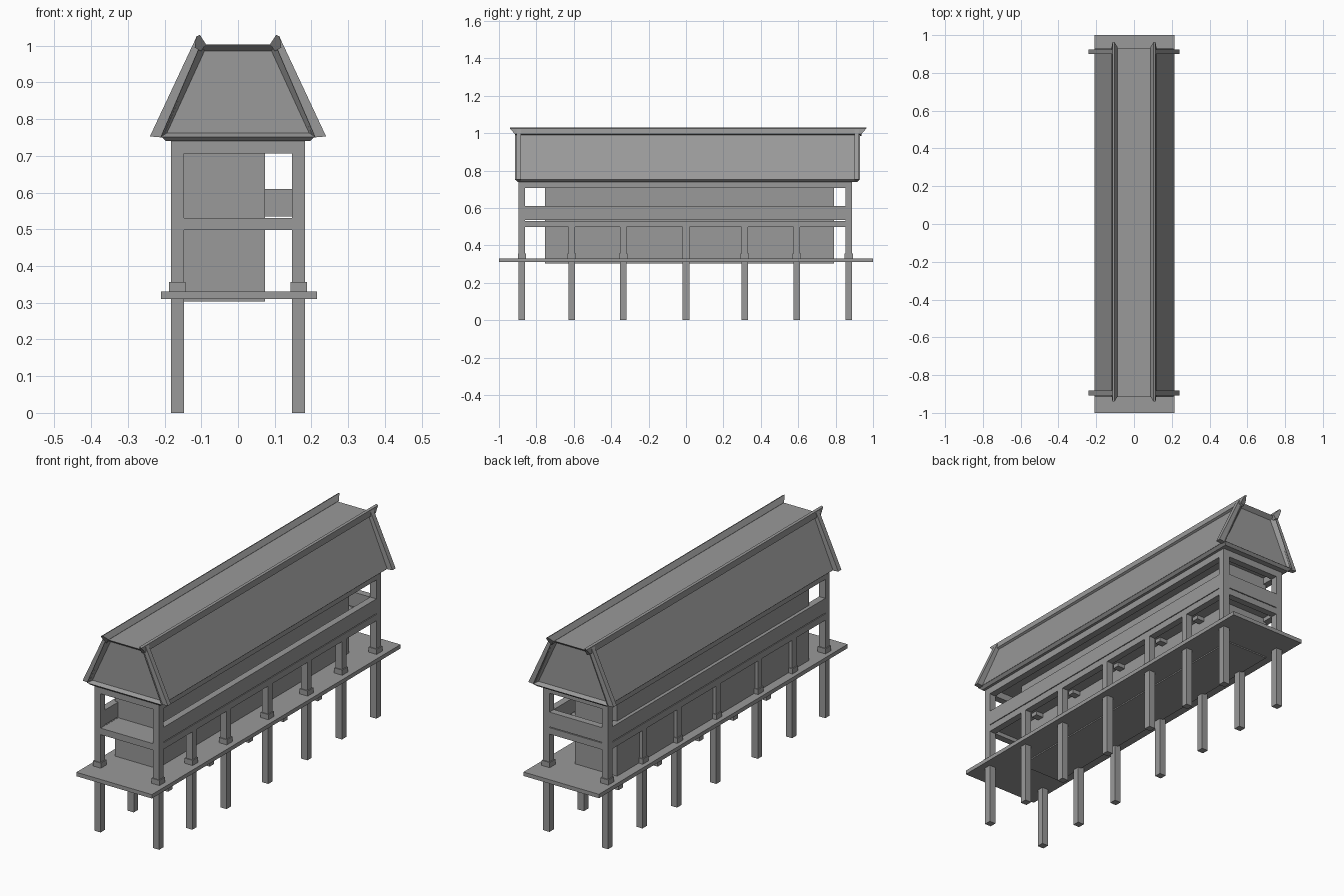
import bpy, bmesh

cube = bpy.data.objects.get("Cube")
if cube:
    bpy.data.objects.remove(cube, do_unlink=True)

grey = bpy.data.materials.new("plain_grey")
grey.use_nodes = True
grey.diffuse_color = (0.32, 0.32, 0.32, 1)
bsdf = next(n for n in grey.node_tree.nodes if n.type == 'BSDF_PRINCIPLED')
bsdf.inputs["Base Color"].default_value = (0.32, 0.32, 0.32, 1)


def finish(name, bm):
    bmesh.ops.recalc_face_normals(bm, faces=bm.faces)
    mesh = bpy.data.meshes.new(name)
    bm.to_mesh(mesh)
    bm.free()
    mesh.materials.append(grey)
    obj = bpy.data.objects.new(name, mesh)
    bpy.context.scene.collection.objects.link(obj)
    return obj


def box(name, x, y, z, taper=0.0):
    """Box between (low, high) pairs; taper pulls in the bottom edges."""
    bm = bmesh.new()
    bmesh.ops.create_cube(bm, size=1)
    for v in bm.verts:
        t = taper if v.co.z < 0 else 0
        v.co = (x[v.co.x > 0] - t * (1 if v.co.x > 0 else -1),
                y[v.co.y > 0] - t * (1 if v.co.y > 0 else -1),
                z[v.co.z > 0])
    return finish(name, bm)


def prism(name, profile, y, flare=0.0, flare_z=9.0, recess=0.0):
    """Extrude an x-z profile along y, optionally flaring high ends or recessing end faces."""
    bm = bmesh.new()
    face = bm.faces.new([bm.verts.new((px, y[0], pz)) for px, pz in profile])
    out = bmesh.ops.extrude_face_region(bm, geom=[face])
    for v in [g for g in out["geom"] if isinstance(g, bmesh.types.BMVert)]:
        v.co.y = y[1]
    for v in bm.verts:
        if v.co.z > flare_z:
            v.co.y += flare if v.co.y > 0 else -flare
    bmesh.ops.recalc_face_normals(bm, faces=bm.faces)
    if recess:
        ends = [f for f in bm.faces if abs(f.normal.y) > 0.9]
        bmesh.ops.inset_individual(bm, faces=ends, thickness=recess, depth=-recess)
    return finish(name, bm)


def span(centre, half):
    return (centre - half, centre + half)


# Main layout
POST_X, HALF = 0.165, 0.0175
POST_Y = [-0.877, -0.61, -0.335, 0.0, 0.315, 0.593, 0.87]
FRONT, BACK = POST_Y[0], POST_Y[-1]
CORE = (-0.165, 0.073)
BEAM, PARAPET, TOP_BEAM = (0.498, 0.531), (0.535, 0.61), (0.706, 0.745)

# Platform and enclosed core
box("platform", (-0.21, 0.215), (-1, 1), (0.31, 0.33))
box("core_walls", CORE, (-0.753, 0.79), (0.304, 0.745))
box("gallery_floor", (-POST_X, POST_X), (FRONT, BACK), (0.518, 0.53))

# Posts with footings, beams and parapets on both long sides
for side, sx in (("right", -1), ("left", 1)):
    x = span(sx * POST_X, HALF)
    for i, py in enumerate(POST_Y):
        corner = py in (FRONT, BACK)
        box(f"{side}_post_{i}", x, span(py, HALF), (0, 0.745 if corner else 0.51))
        box(f"{side}_footing_{i}", span(sx * POST_X, 0.0225), span(py, 0.0225), (0.33, 0.356))
    for label, z in (("floor_beam", BEAM), ("parapet", PARAPET), ("top_beam", TOP_BEAM)):
        box(f"{side}_{label}", x, (FRONT, BACK), z)

# Floor joists poking out of the core under the gallery
for i, py in enumerate(POST_Y[1:-1]):
    box(f"joist_{i}", (0.06, 0.115), span(py, 0.0175), (0.498, 0.525))

# Cross beams at both ends, parapet at the back only
for end, py in (("front", FRONT), ("back", BACK)):
    for label, z in (("floor_beam", BEAM), ("top_beam", TOP_BEAM)):
        box(f"{end}_{label}", (-POST_X, POST_X), span(py, HALF), z)
box("back_parapet", (-POST_X, POST_X), span(BACK, HALF), PARAPET)

# Roof with recessed gables and a chamfered eave
prism("roof", [(-0.21, 0.752), (0.21, 0.752), (0.102, 1.003), (-0.102, 1.003)],
      (-0.915, 0.93), recess=0.02)
box("eave", (-0.21, 0.21), (-0.915, 0.93), (0.74, 0.753), taper=0.014)

# Barge boards on the slopes and flared rails along the ridge edges
for side, sx in (("right", -1), ("left", 1)):
    board = [(0.205, 0.75), (0.24, 0.753), (0.115, 1.02), (0.1, 1.0)]
    for end, y in (("front", (-0.907, -0.882)), ("back", (0.9, 0.925))):
        prism(f"{side}_{end}_barge_board", [(sx * a, b) for a, b in board], y)
    rail = [(0.1, 0.985), (0.118, 0.995), (0.114, 1.025), (0.104, 1.03), (0.088, 1.005)]
    prism(f"{side}_ridge_rail", [(sx * a, b) for a, b in rail],
          (-0.915, 0.938), flare=0.026, flare_z=1.01)
